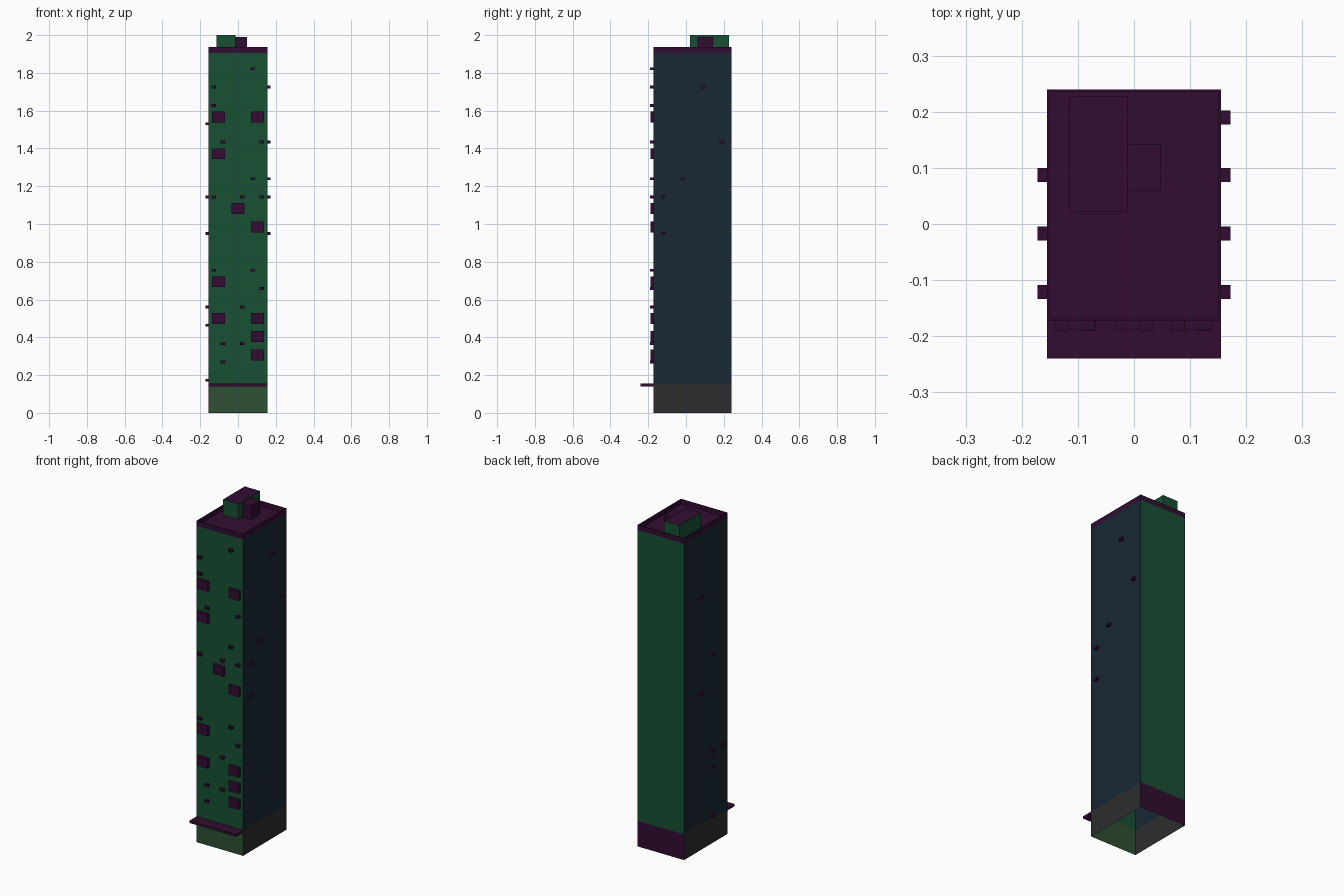
import bpy, bmesh

if "Cube" in bpy.data.objects:
    bpy.data.objects.remove(bpy.data.objects["Cube"])

X, Y0, Y1 = 0.155, -0.173, 0.24      # tower footprint
BASE, ROOF, TOP = 0.155, 1.905, 1.936


def material(name, rgb):
    m = bpy.data.materials.new(name)
    m.diffuse_color = (*rgb, 1)
    m.use_nodes = True
    m.node_tree.nodes["Principled BSDF"].inputs["Base Color"].default_value = m.diffuse_color
    return m


GREEN = material("green_wall", (0.009, 0.080, 0.034))
NAVY = material("navy_wall", (0.009, 0.021, 0.034))
OLIVE = material("shop_front", (0.027, 0.080, 0.034))
GREY = material("shop_side", (0.026, 0.026, 0.030))
PURPLE = material("purple_trim", (0.032, 0.004, 0.032))


def finish(name, bm, mats):
    me = bpy.data.meshes.new(name)
    bm.to_mesh(me)
    bm.free()
    for m in mats:
        me.materials.append(m)
    ob = bpy.data.objects.new(name, me)
    bpy.context.collection.objects.link(ob)
    return ob


def add_box(bm, lo, hi):
    r = bmesh.ops.create_cube(bm, size=1)
    for v in r["verts"]:
        for i in range(3):
            v.co[i] = lo[i] if v.co[i] < 0 else hi[i]


def box(name, lo, hi, mat):
    bm = bmesh.new()
    add_box(bm, lo, hi)
    return finish(name, bm, [mat])


def wall_tube(name, z0, z1, mats):
    """Four walls, open at both ends: front, right, back, left."""
    bm = bmesh.new()
    ring = [(-X, Y0), (X, Y0), (X, Y1), (-X, Y1)]
    lo = [bm.verts.new((*p, z0)) for p in ring]
    hi = [bm.verts.new((*p, z1)) for p in ring]
    for i in range(4):
        j = (i + 1) % 4
        bm.faces.new((lo[i], lo[j], hi[j], hi[i])).material_index = i
    return finish(name, bm, mats)


# Tower and ground floor, open underneath
wall_tube("ground_floor", 0, BASE, [OLIVE, GREY, PURPLE, GREY])
wall_tube("tower_walls", BASE, ROOF, [GREEN, NAVY, GREEN, NAVY])

# Parapet with recessed roof
bm = bmesh.new()
add_box(bm, (-X, Y0, ROOF), (X, Y1, TOP))
bm.faces.ensure_lookup_table()
top = max(bm.faces, key=lambda f: f.calc_center_median().z)
bmesh.ops.inset_region(bm, faces=[top], thickness=0.007)
inner = bmesh.ops.extrude_discrete_faces(bm, faces=[top])["faces"][0]
bmesh.ops.translate(bm, verts=inner.verts, vec=(0, 0, ROOF + 0.003 - TOP))
finish("parapet_roof", bm, [PURPLE])

# Roof structures
hut = box("stair_hut", (-0.115, 0.022, ROOF), (-0.012, 0.228, 2.0), GREEN)
hut.data.materials.append(PURPLE)
for p in hut.data.polygons:
    if p.normal.z > 0.5:
        p.material_index = 1
box("roof_unit", (-0.012, 0.06, ROOF), (0.047, 0.143, 1.99), PURPLE)

# Awning over the shop front
box("awning", (-X, -0.24, 0.141), (X, Y0, BASE), PURPLE)

# Large front boxes: column x -> storeys
bm = bmesh.new()
for x, floors in {-0.104: (2, 4, 11, 13), 0: (8,), 0.104: (0, 1, 2, 7, 13)}.items():
    for k in floors:
        z = 0.307 + 0.0968 * k
        add_box(bm, (x - 0.034, Y0 - 0.016, z - 0.029), (x + 0.034, Y0, z + 0.029))
finish("window_boxes", bm, [PURPLE])

# Small air conditioners: position along the wall -> storeys
D, W, H = 0.017, 0.0125, 0.0075


def storey(k):
    return 0.173 + 0.097 * k


bm = bmesh.new()
front = {-0.129: (6, 10, 15, 16), -0.08: (1, 2, 13), 0.022: (2, 4, 10),
         0.078: (6, 11, 17), 0.126: (5, 10, 13)}
for x, floors in front.items():
    for z in map(storey, floors):
        add_box(bm, (x - W, Y0 - D, z - H), (x + W, Y0, z + H))
finish("front_air_conditioners", bm, [PURPLE])

sides = {"right": (X, X + D, {0.19: (13,), 0.087: (16,), -0.017: (11,), -0.121: (8, 10)}),
         "left": (-X - D, -X, {0.087: (8, 14), -0.017: (0, 3, 4, 10), -0.121: (4,)})}
for side, (x0, x1, columns) in sides.items():
    bm = bmesh.new()
    for y, floors in columns.items():
        for z in map(storey, floors):
            add_box(bm, (x0, y - W, z - H), (x1, y + W, z + H))
    finish(side + "_air_conditioners", bm, [PURPLE])
